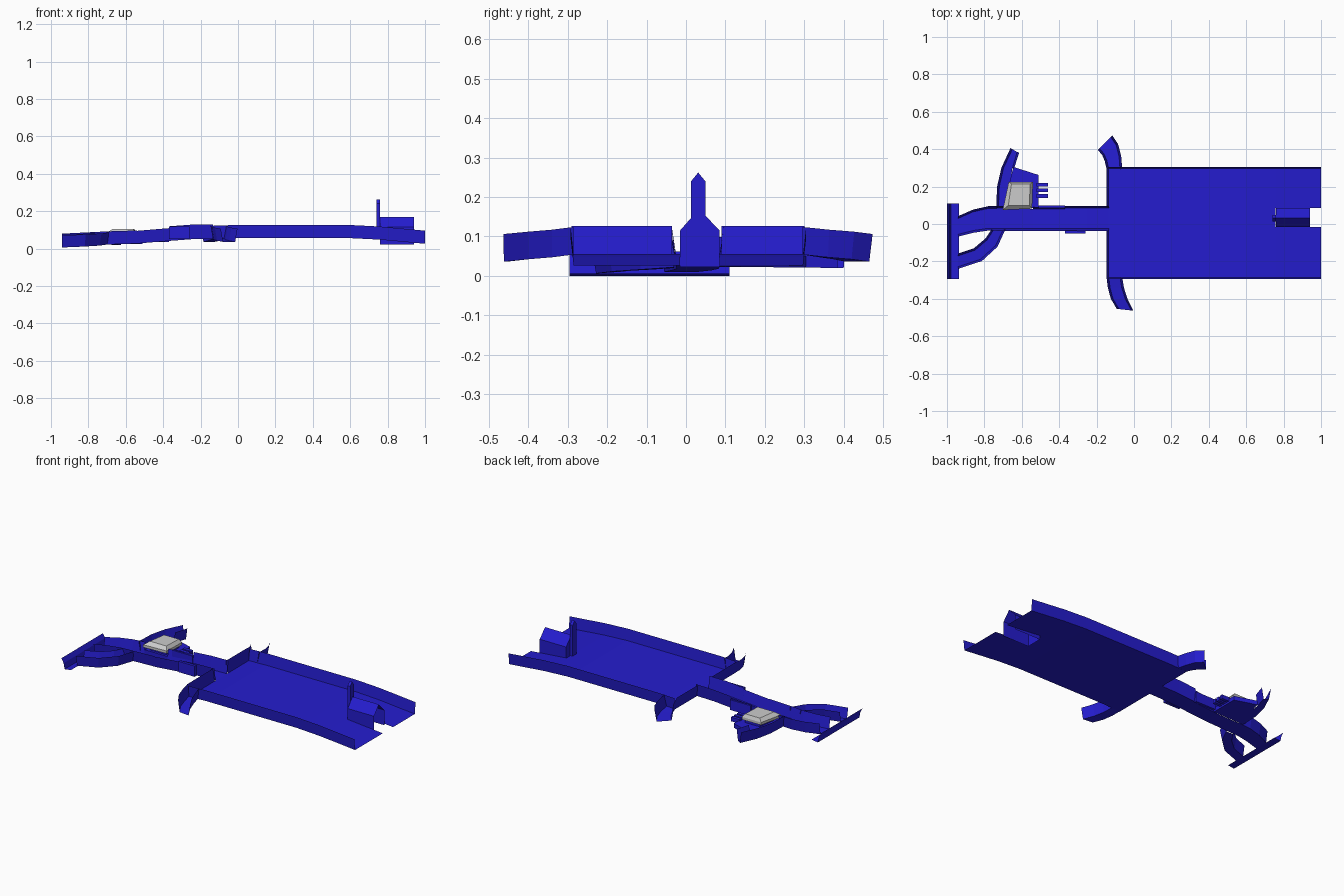
import bpy, bmesh
from mathutils import Vector as V

blue = bpy.data.materials.new("blue_metal")
blue.diffuse_color = (0.018, 0.012, 0.62, 1)
WALL = 0.07


def make(name, verts, faces, mat=blue):
    me = bpy.data.meshes.new(name)
    me.from_pydata([tuple(v) for v in verts], [], faces)
    bm = bmesh.new()
    bm.from_mesh(me)
    bmesh.ops.remove_doubles(bm, verts=bm.verts, dist=1e-5)
    bmesh.ops.recalc_face_normals(bm, faces=bm.faces)
    bm.to_mesh(me)
    bm.free()
    if mat:
        me.materials.append(mat)
    ob = bpy.data.objects.new(name, me)
    bpy.context.collection.objects.link(ob)
    return ob


def loft(name, rows, mat=blue):
    """Sheet through equal-length rows of points."""
    n = len(rows[0])
    faces = [(i * n + j, i * n + j + 1, (i + 1) * n + j + 1, (i + 1) * n + j)
             for i in range(len(rows) - 1) for j in range(n - 1)]
    return make(name, [p for r in rows for p in r], faces, mat)


def channel(name, left, right, lw=True, rw=True, tilt=0.012, h=WALL):
    """Trough with a flat floor between two edges and flared side walls."""
    rows = []
    for a, b in zip(left, right):
        a, b = V(a), V(b)
        out = (a - b)
        out.z = 0
        out = out.normalized() * tilt
        row = [a, b]
        if lw:
            row.insert(0, a + out + V((0, 0, h)))
        if rw:
            row.append(b - out + V((0, 0, h)))
        rows.append(row)
    return loft(name, rows)


def prism(name, base, top, z0, z1, mat=blue):
    n = len(base)
    vs = [(x, y, z0) for x, y in base] + [(x, y, z1) for x, y in top]
    fs = [tuple(range(n))[::-1], tuple(range(n, 2 * n))]
    fs += [(i, (i + 1) % n, n + (i + 1) % n, n + i) for i in range(n)]
    return make(name, vs, fs, mat)


def box(name, x0, x1, y0, y1, z0, z1, mat=blue):
    q = [(x0, y0), (x1, y0), (x1, y1), (x0, y1)]
    return prism(name, q, q, z0, z1, mat)


# wide deck: two long halves either side of the end slot, plus the middle strip
sx = [(-0.135, 0.052), (-0.02, 0.056), (0.6, 0.056), (0.757, 0.048), (1.0, 0.026)]
y0, y1, n0, n1 = -0.285, 0.297, -0.015, 0.085
channel("deck_front_half", [(x, n0, z) for x, z in sx],
        [(x, y0, z) for x, z in sx], lw=False, tilt=0.008)
channel("deck_back_half", [(x, y1, z) for x, z in sx],
        [(x, n1, z) for x, z in sx], rw=False, tilt=0.008)
loft("deck_middle", [[(x, n0, z), (x, n1, z)] for x, z in sx[:4]])

# end walls of the deck beside the narrow lane
for nm, a, b in (("front", -0.29, -0.035), ("back", 0.09, 0.3)):
    loft(f"deck_end_wall_{nm}", [[(-0.135, y, 0.052), (-0.147, y, 0.126)] for y in (a, b)])

# curved side lanes leaving the deck
channel("side_lane_back",
        [(-0.135, 0.295, 0.054), (-0.145, 0.34, 0.047), (-0.16, 0.375, 0.042), (-0.185, 0.405, 0.036)],
        [(-0.075, 0.295, 0.054), (-0.08, 0.36, 0.047), (-0.095, 0.42, 0.042), (-0.125, 0.465, 0.036)])
channel("side_lane_front",
        [(-0.135, -0.285, 0.054), (-0.128, -0.34, 0.047), (-0.112, -0.4, 0.042), (-0.08, -0.455, 0.036)],
        [(-0.075, -0.285, 0.054), (-0.066, -0.34, 0.047), (-0.047, -0.4, 0.042), (-0.015, -0.462, 0.036)])

# narrow lane stepping down, then bending to the exit
channel("narrow_lane_high",
        [(-0.135, 0.085, 0.052), (-0.25, 0.085, 0.05), (-0.37, 0.085, 0.041)],
        [(-0.135, -0.025, 0.052), (-0.25, -0.025, 0.05), (-0.37, -0.025, 0.041)], h=0.078)
channel("narrow_lane_low",
        [(-0.37, 0.08, 0.041), (-0.54, 0.08, 0.027)],
        [(-0.37, -0.025, 0.041), (-0.54, -0.025, 0.027)], h=0.068)
channel("junction",
        [(-0.54, 0.08, 0.027), (-0.7, 0.085, 0.022)],
        [(-0.54, -0.025, 0.027), (-0.7, -0.025, 0.022)], lw=False, rw=True)
channel("exit_lane",
        [(-0.7, 0.085, 0.022), (-0.78, 0.083, 0.018), (-0.86, 0.065, 0.014), (-0.94, 0.03, 0.01)],
        [(-0.7, -0.025, 0.022), (-0.78, -0.023, 0.018), (-0.86, -0.035, 0.014), (-0.94, -0.055, 0.01)])
channel("exit_branch",
        [(-0.75, -0.03, 0.02), (-0.785, -0.085, 0.016), (-0.85, -0.14, 0.013), (-0.94, -0.17, 0.01)],
        [(-0.7, -0.03, 0.022), (-0.74, -0.115, 0.016), (-0.82, -0.188, 0.011), (-0.94, -0.228, 0.006)], h=0.065)

# end bar with turned-up lip
prof = [(-0.935, 0.006), (-0.978, 0.0), (-0.985, 0.035), (-1.0, 0.062)]
loft("end_bar", [[(x, y, z) for x, z in prof] for y in (-0.295, 0.11)])

# back branch and its machinery platform
channel("back_branch",
        [(-0.725, 0.085, 0.022), (-0.72, 0.2, 0.022), (-0.697, 0.3, 0.021), (-0.65, 0.4, 0.02)],
        [(-0.65, 0.085, 0.024), (-0.665, 0.2, 0.022), (-0.65, 0.3, 0.021), (-0.625, 0.385, 0.02)], rw=False)
loft("back_branch_inner_wall", [[(-0.65, 0.3, 0.021), (-0.64, 0.3, 0.09)],
                                [(-0.625, 0.385, 0.02), (-0.614, 0.382, 0.09)]])
plat = [(-0.7, 0.085), (-0.51, 0.085), (-0.51, 0.262), (-0.645, 0.305)]
prism("machine_platform", plat, plat, 0.024, 0.05)
for i, y in enumerate((0.15, 0.18, 0.21)):
    box(f"platform_pipe_{i}", -0.52, -0.46, y - 0.01, y + 0.01, 0.035, 0.06)
box("lane_outer_plate", -0.37, -0.26, -0.052, -0.036, 0.052, 0.118)
box("lane_back_plate", -0.51, -0.37, 0.085, 0.1, 0.035, 0.098)

# grey machine housing on a blue plinth
base = [(-0.702, 0.075), (-0.545, 0.082), (-0.54, 0.224), (-0.67, 0.224)]
top = [(-0.672, 0.1), (-0.56, 0.1), (-0.555, 0.215), (-0.655, 0.215)]
prism("machine_plinth", top, top, 0.05, 0.07)
prism("machine_housing", base, base, 0.068, 0.084, None)
prism("machine_lid", base, top, 0.084, 0.104, None)

# gabled slot cover, closed at its inner end, with pointed post
gable = [(n0, 0.022), (n0, 0.115), (0.033, 0.17), (n1, 0.115), (n1, 0.022)]
loft("slot_cover", [[(x, y, z) for y, z in gable] for x in (0.76, 0.94)])
make("slot_cover_end", [(0.76, y, z) for y, z in gable], [(0, 1, 2, 3, 4)])
post = [(0.013, 0.05), (0.013, 0.24), (0.031, 0.262), (0.049, 0.24), (0.049, 0.05)]
make("pointed_post", [(x, y, z) for x in (0.74, 0.758) for y, z in post],
     [(0, 1, 2, 3, 4), (9, 8, 7, 6, 5)] + [(i, (i + 1) % 5, 5 + (i + 1) % 5, 5 + i) for i in range(5)])
